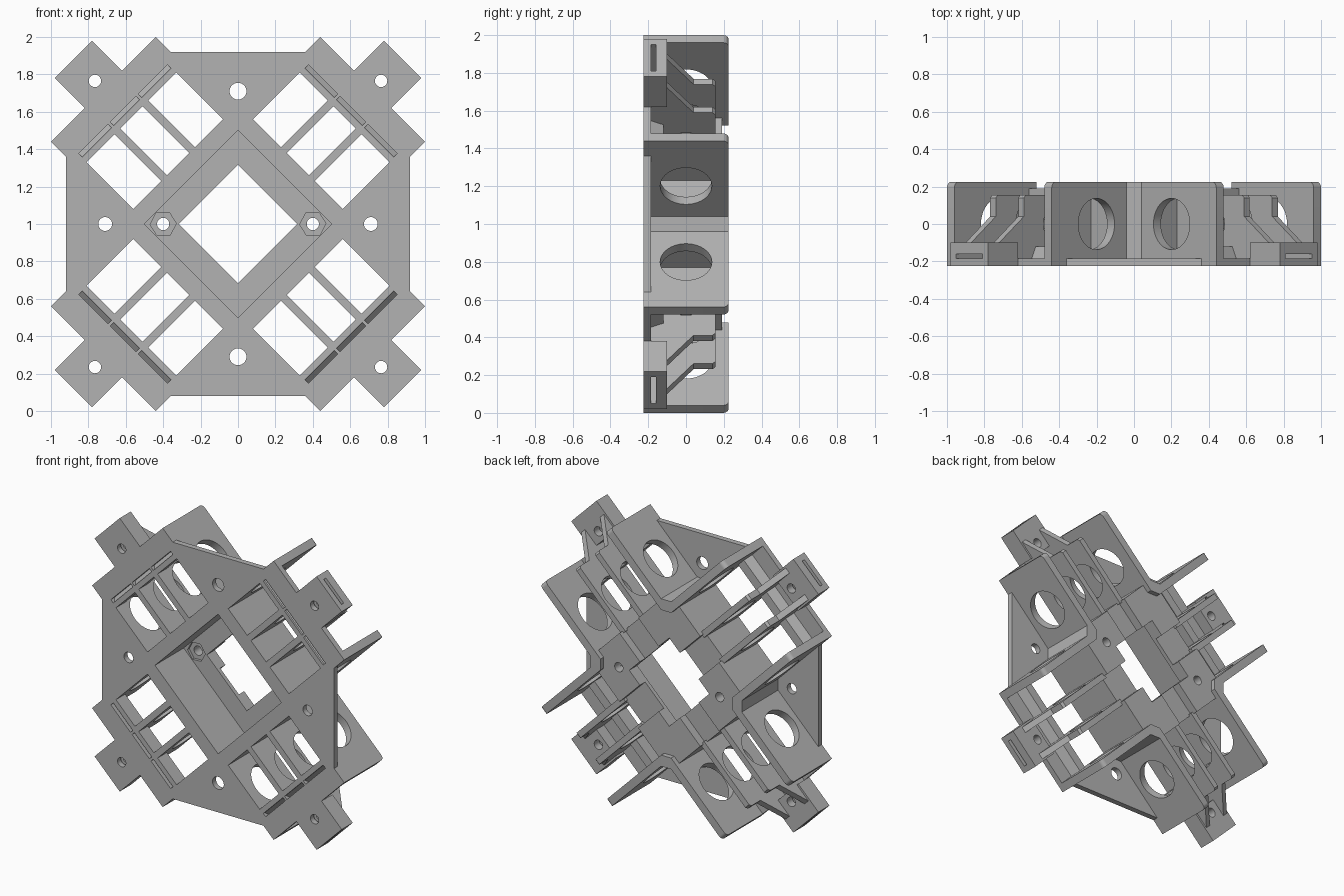
import bpy, bmesh, math

if "Cube" in bpy.data.objects:
    bpy.data.objects.remove(bpy.data.objects["Cube"])

R2 = math.sqrt(2)
grey = bpy.data.materials.new("plain grey")
grey.diffuse_color = (0.45, 0.45, 0.45, 1)
grey.use_nodes = True
grey.node_tree.nodes["Principled BSDF"].inputs["Base Color"].default_value = grey.diffuse_color


def place(u, v, w, k):
    # diagonal arm frame (u outward, v across, w depth), turned k quarters
    for _ in range(k):
        u, v = -v, u
    return ((u - v) / R2, w, 1 + (u + v) / R2)


def prism(name, pts, a, b, k=0, plane="uv"):
    bm = bmesh.new()
    rings = []
    for t in (a, b):
        rings.append([bm.verts.new(place(p, q, t, k) if plane == "uv" else place(p, t, q, k))
                      for p, q in pts])
    n = len(pts)
    bm.faces.new(rings[0])
    bm.faces.new(rings[1][::-1])
    for i in range(n):
        j = (i + 1) % n
        bm.faces.new((rings[0][i], rings[1][i], rings[1][j], rings[0][j]))
    bmesh.ops.recalc_face_normals(bm, faces=bm.faces)
    me = bpy.data.meshes.new(name)
    bm.to_mesh(me)
    bm.free()
    me.materials.append(grey)
    ob = bpy.data.objects.new(name, me)
    bpy.context.collection.objects.link(ob)
    return ob


def rect(u0, u1, v0, v1):
    return [(u0, v0), (u1, v0), (u1, v1), (u0, v1)]


def ring(cu, cv, r, n=32, turn=0.0):
    return [(cu + r * math.cos(turn + math.tau * i / n),
             cv + r * math.sin(turn + math.tau * i / n)) for i in range(n)]


def quarters(pts):
    # repeat a run of points in all four quarters
    out = []
    for k in range(4):
        for u, v in pts:
            for _ in range(k):
                u, v = -v, u
            out.append((u, v))
    return out


def xz(x, dz):
    return (x + dz) / R2, (dz - x) / R2


def cut(ob, cutters):
    bpy.context.view_layer.objects.active = ob
    for c in cutters:
        c.hide_render = True
        m = ob.modifiers.new("cut", "BOOLEAN")
        m.operation, m.solver, m.object = "DIFFERENCE", "EXACT", c
        bpy.ops.object.modifier_apply(modifier=m.name)
        bpy.data.objects.remove(c)


F, P, T = -0.225, -0.185, 0.225      # front, back of plate, rear edge
W0, W1 = 0.34, 0.396                 # side wall inner and outer

# front plate with its windows, slots and screw holes
plate = prism("front_plate", quarters([(0.905, -W1), (1.018, -W1), (1.018, W1), (0.905, W1)]), F, P)
holes = [prism("c", rect(-0.354, 0.354, -0.354, 0.354), -0.3, 0)]
for k in range(4):
    for v0, v1 in ((-W0, -0.127), (-0.085, 0.085), (0.127, W0)):
        holes.append(prism("c", rect(0.453, 0.806, v0, v1), -0.3, 0, k))
    for v0, v1 in ((-0.335, -0.115), (-0.097, 0.097), (0.115, 0.335)):
        holes.append(prism("c", rect(0.842, 0.868, v0, v1), -0.3, 0, k))
for x, dz, r in ((-0.71, 0, 0.037), (0.71, 0, 0.037), (0, -0.71, 0.045), (0, 0.71, 0.045)):
    holes.append(prism("c", ring(*xz(x, dz), r), -0.3, 0))
cut(plate, holes)

# central box open to the front, with a pierced floor and nut pockets
outline = quarters([(0.453, -W0), (0.453, W0)])
box = prism("center_box", outline, P, 0.13)
holes = [prism("c", rect(-0.354, 0.354, -0.354, 0.354), -0.3, 0.1),
         prism("c", rect(-0.224, 0.224, -0.224, 0.224), 0, 0.3)]
for x in (-0.4, 0.4):
    c = xz(x, 0)
    holes += [prism("c", ring(*c, 0.07, 6, 0.3), 0.05, 0.12),
              prism("c", ring(*c, 0.033), 0, 0.3)]
cut(box, holes)

for k in range(4):
    # raised block behind the floor in each corner
    block = prism("floor_block", [(0.224, 0.105), (0.453, 0.105), (0.453, W0), (W0, 0.453),
                                  (0.105, 0.453), (0.105, 0.224), (0.224, 0.224)], 0.13, 0.19, k)
    if k % 2:
        cut(block, [prism("c", ring(0.283, 0.283, 0.033), 0, 0.3, k)])
    # post where neighbouring side walls meet
    prism("corner_post", [(W1, W0), (0.453, W1), (W1, 0.453), (W0, W1)], P, T, k)

    # pierced side walls with a rounded rear corner
    r = 0.03
    arc = [(1.018 - r + r * math.cos(i * math.pi / 12), T - r + r * math.sin(i * math.pi / 12))
           for i in range(7)]
    for s in (-1, 1):
        wall = prism("side_wall", [(W1, P), (1.018, P)] + arc + [(W1, T)], s * W0, s * W1, k, "uw")
        cut(wall, [prism("c", ring(0.68, 0, 0.137, 40), s * 0.3, s * 0.45, k, "uw")])
        # inner ribs sloping down to the tab
        rib = prism("inner_rib", [(0.44, P), (1.018, P), (1.018, -0.11), (1.16, -0.11), (0.96, 0.04),
                                  (0.96, 0.14), (0.945, 0.155), (0.44, 0.155)],
                    s * 0.085, s * 0.127, k, "uw")
        cut(rib, [prism("c", ring(0.68, 0, 0.13, 40), s * 0.05, s * 0.2, k, "uw")])

    # cross bar with the sloped slot floor
    prism("slot_bar", [(0.806, P), (0.842, -0.21), (0.868, P), (0.9, P), (0.87, -0.12), (0.806, -0.12)],
          -W0, W0, k, "uw")

    # mounting tab with screw hole and nut slot
    tab = prism("mounting_tab", rect(1.018, 1.245, -0.141, 0.141), F, -0.1, k)
    cut(tab, [prism("c", ring(1.082, 0, 0.033), -0.3, 0, k),
              prism("c", rect(1.03, 1.3, -0.1, 0.1), -0.185, -0.16, k)])

# smooth the round holes, keep edges sharp
bpy.ops.object.select_all(action="SELECT")
bpy.ops.object.shade_smooth_by_angle(angle=math.radians(25))
